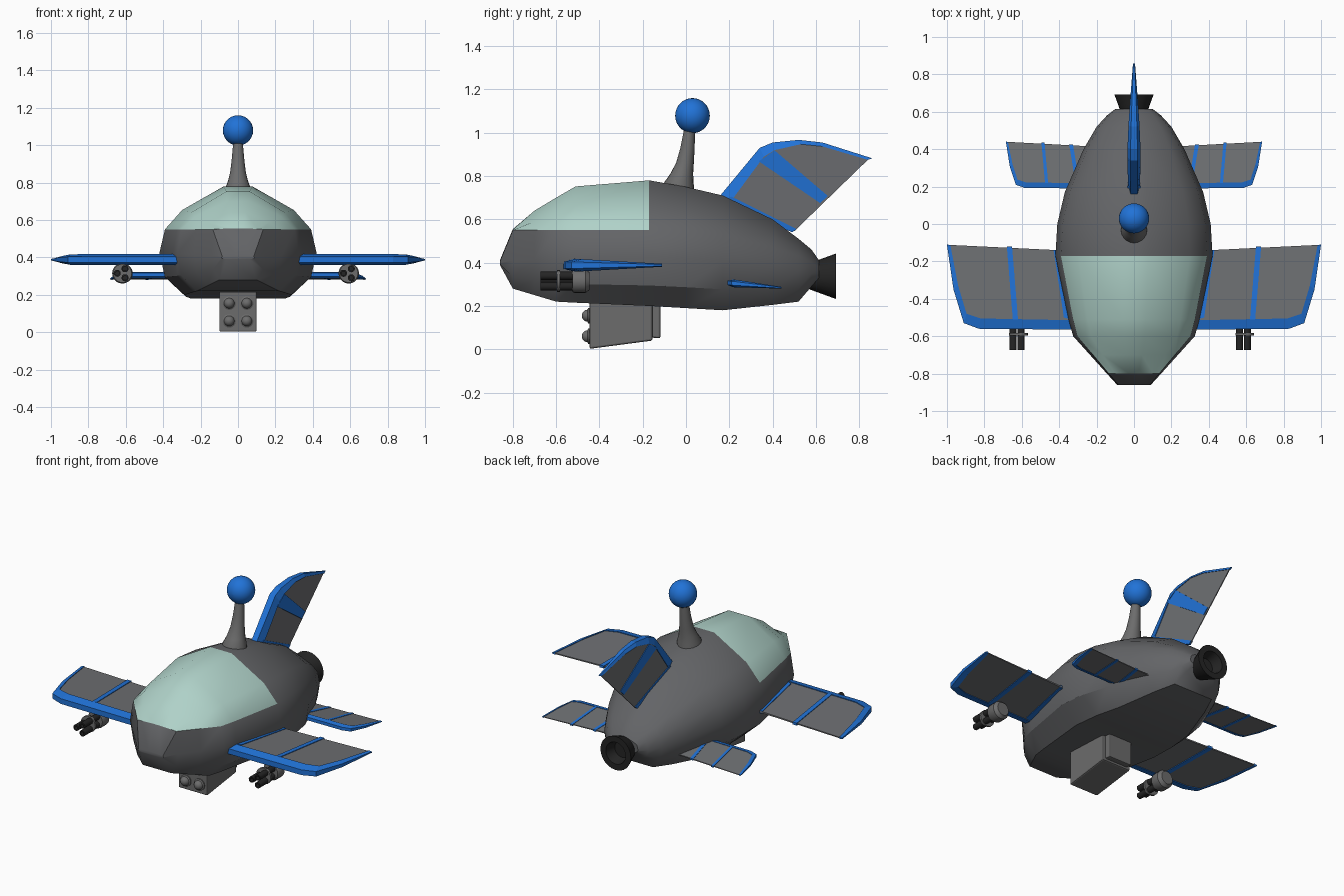
import bpy, bmesh, math
from mathutils import Vector

if "Cube" in bpy.data.objects:
    bpy.data.objects.remove(bpy.data.objects["Cube"])


def material(name, r, g, b):
    m = bpy.data.materials.new(name)
    m.diffuse_color = (r, g, b, 1)
    m.use_nodes = True
    m.node_tree.nodes["Principled BSDF"].inputs["Base Color"].default_value = m.diffuse_color
    return m


HULL = material("hull_grey", 0.125, 0.128, 0.135)
PANEL = material("panel_grey", 0.155, 0.16, 0.17)
BLUE = material("trim_blue", 0.015, 0.17, 0.68)
GLASS = material("canopy_glass", 0.43, 0.64, 0.58)
METAL = material("gun_grey", 0.15, 0.15, 0.15)
DARK = material("dark_metal", 0.018, 0.018, 0.018)


def build(name, lofts, mats, smooth=35, paint=None):
    """Skin each list of rings, close the ends, and make one object."""
    bm = bmesh.new()
    for rings in lofts:
        vs = [[bm.verts.new(p) for p in ring] for ring in rings]
        n = len(vs[0])
        for i in range(len(vs) - 1):
            for j in range(n):
                k = (j + 1) % n
                f = bm.faces.new((vs[i][j], vs[i][k], vs[i + 1][k], vs[i + 1][j]))
                f.material_index = paint(i, j) if paint else 0
        bm.faces.new(vs[0][::-1])
        bm.faces.new(vs[-1])
    bmesh.ops.recalc_face_normals(bm, faces=bm.faces)
    me = bpy.data.meshes.new(name)
    bm.to_mesh(me)
    bm.free()
    for m in mats:
        me.materials.append(m)
    if smooth:
        me.shade_smooth()
        me.set_sharp_from_angle(angle=math.radians(smooth))
    ob = bpy.data.objects.new(name, me)
    bpy.context.collection.objects.link(ob)
    return ob


def lathe_y(x, z, profile, n=20):
    """Rings round an axis along y; profile is (y, radius)."""
    return [[(x + r * math.cos(a), y, z + r * math.sin(a))
             for a in (math.tau * k / n for k in range(n))] for y, r in profile]


# Hull: stations of y, half width, bottom, widest height, belt height, top
stations = [
    (-0.86, 0.09, 0.39, 0.40, 0.405, 0.41),
    (-0.80, 0.145, 0.28, 0.41, 0.55, 0.555),
    (-0.70, 0.235, 0.25, 0.415, 0.55, 0.64),
    (-0.60, 0.325, 0.22, 0.42, 0.55, 0.70),
    (-0.51, 0.35, 0.215, 0.42, 0.55, 0.752),
    (-0.17, 0.42, 0.20, 0.425, 0.55, 0.78),
    (0.00, 0.41, 0.19, 0.42, 0.55, 0.75),
    (0.17, 0.37, 0.18, 0.41, 0.53, 0.71),
    (0.40, 0.27, 0.205, 0.38, 0.47, 0.60),
    (0.52, 0.20, 0.22, 0.36, 0.43, 0.51),
    (0.58, 0.145, 0.29, 0.35, 0.40, 0.46),
    (0.615, 0.10, 0.33, 0.35, 0.38, 0.41),
]
hull = []
for y, w, zb, zm, zl, zt in stations:
    half = [(0.68 * w, zb), (0.93 * w, zb + 0.42 * (zm - zb)), (w, zm),
            (0.93 * w, zl), (0.71 * w, zl + 0.45 * (zt - zl)), (0.18 * w, zt)]
    hull.append([(x, y, z) for x, z in half] + [(-x, y, z) for x, z in half[::-1]])
# canopy = front stations above the belt line
build("hull", [hull], [HULL, GLASS], 32, lambda i, j: int(1 <= i <= 4 and 3 <= j <= 7))


# Wings and fin: thick blue rim and ribs around thinner grey panels
def blade(name, outer, inner, root, ribs, half, place):
    def slab(poly, cut):
        return [[place(u, v, s * (half(u, v) - cut)) for u, v in poly] for s in (1, -1)]
    rim = []
    for o, i in zip(outer, inner):
        ho, hi = 0.5 * half(*o), half(*i)
        rim.append([place(*o, ho), place(*i, hi), place(*i, -hi), place(*o, -ho)])
    build(name + "_trim", [rim] + [slab(r, 0) for r in ribs], [BLUE], 0)
    build(name + "_panel", [slab(list(inner) + root, 0.004)], [PANEL], 0)


outer = [(0.30, -0.565), (0.83, -0.56), (0.91, -0.53), (0.965, -0.35), (1.0, -0.11)]
inner = [(0.30, -0.515), (0.82, -0.505), (0.895, -0.48), (0.94, -0.33), (0.982, -0.112)]
ribs = [[(0.62, -0.51), (0.648, -0.51), (0.68, -0.12), (0.652, -0.12)],
        [(0.34, -0.51), (0.375, -0.50), (0.43, -0.14), (0.395, -0.14)]]


def wing_half(u, v):
    return 0.007 + 0.057 * (-0.11 - v)


for s, side in ((1, "right"), (-1, "left")):
    blade("front_wing_" + side, outer, inner, [(0.30, -0.145)], ribs, wing_half,
          lambda u, v, w: (s * u, v, 0.388 + w))
    blade("rear_wing_" + side, outer, inner, [(0.25, -0.155)], ribs, wing_half,
          lambda u, v, w: (s * (0.594 * u + 0.091), 0.19 + 0.55 * (v + 0.565),
                           0.307 - 0.05 * (v + 0.565) + 0.6 * w))

blade("tail_fin",
      [(0.15, 0.70), (0.34, 0.93), (0.40, 0.955), (0.52, 0.967), (0.63, 0.955), (0.86, 0.882)],
      [(0.205, 0.68), (0.36, 0.89), (0.41, 0.92), (0.53, 0.947), (0.63, 0.937), (0.84, 0.875)],
      [(0.50, 0.545)],
      [[(0.336, 0.868), (0.41, 0.918), (0.655, 0.708), (0.62, 0.675)],
       [(0.17, 0.69), (0.21, 0.705), (0.51, 0.556), (0.49, 0.54)]],
      lambda u, v: 0.006 + 0.085 * max(0, -0.687 * (u - 0.5) + 0.727 * (v - 0.54)),
      lambda u, v, w: (w, u, v))

# Mast: leaning flared cone, with a ball on top
mast = [[(r * math.cos(a), cy + r * math.sin(a), z)
         for a in (math.tau * k / 20 for k in range(20))]
        for z, cy, r in ((0.71, -0.035, 0.075), (0.77, -0.033, 0.068), (0.81, -0.02, 0.053),
                         (0.86, -0.005, 0.041), (0.93, 0.007, 0.033), (1.03, 0.018, 0.024))]
build("mast", [mast], [METAL])
ball = [(0.08 * -math.cos(t) + 0.03, max(0.0005, 0.081 * math.sin(t)))
        for t in (math.pi * k / 16 for k in range(17))]
build("mast_ball", [lathe_y(0, 1.079, ball, 28)], [BLUE])

# Hollow engine nozzle
build("engine_nozzle", [lathe_y(0, 0.337, ((0.57, 0.06), (0.605, 0.073), (0.693, 0.105),
                                          (0.693, 0.068), (0.63, 0.05)), 24)], [DARK])


# Launcher under the belly: tapered box, back plate and four rockets
def box_ring(y, hw, z0, z1):
    return [(-hw, y, z0), (hw, y, z0), (hw, y, z1), (-hw, y, z1)]


box = build("launcher_box", [[box_ring(-0.445, 0.10, 0.002, 0.225),
                              box_ring(-0.155, 0.10, 0.04, 0.225)],
                             [box_ring(-0.17, 0.08, 0.055, 0.22),
                              box_ring(-0.118, 0.08, 0.05, 0.22)]], [METAL], 0)
bevel = box.modifiers.new("edges", "BEVEL")
bevel.width = 0.008
bevel.segments = 2
rockets = [lathe_y(x, z, ((-0.43, 0.036), (-0.452, 0.036), (-0.456, 0.028), (-0.468, 0.025),
                          (-0.478, 0.015), (-0.481, 0.004)), 18)
           for x in (-0.047, 0.047) for z in (0.06, 0.155)]
build("launcher_rockets", rockets, [METAL])

# Three-barrel guns under the front wings
for gx, side in ((0.592, "right"), (-0.618, "left")):
    z = 0.315
    build("gun_housing_" + side,
          [lathe_y(gx, z, ((-0.525, 0.05), (-0.515, 0.055), (-0.465, 0.055), (-0.445, 0.04))),
           lathe_y(gx, z, ((-0.595, 0.05), (-0.583, 0.05)))], [METAL])
    barrels = []
    for k in range(3):
        a = math.radians(60 + 120 * k)
        barrels.append(lathe_y(gx + 0.028 * math.cos(a), z + 0.028 * math.sin(a),
                               ((-0.50, 0.019), (-0.673, 0.019), (-0.673, 0.011),
                                (-0.65, 0.011)), 12))
    build("gun_barrels_" + side, barrels, [DARK])
    # pylon joining the gun to the wing
    build("gun_pylon_" + side, [[[(gx + dx, y, zz) for dx, y in
                                 ((-0.015, -0.52), (0.015, -0.52), (0.015, -0.46), (-0.015, -0.46))]
                                for zz in (0.33, 0.385)]], [METAL], 0)
